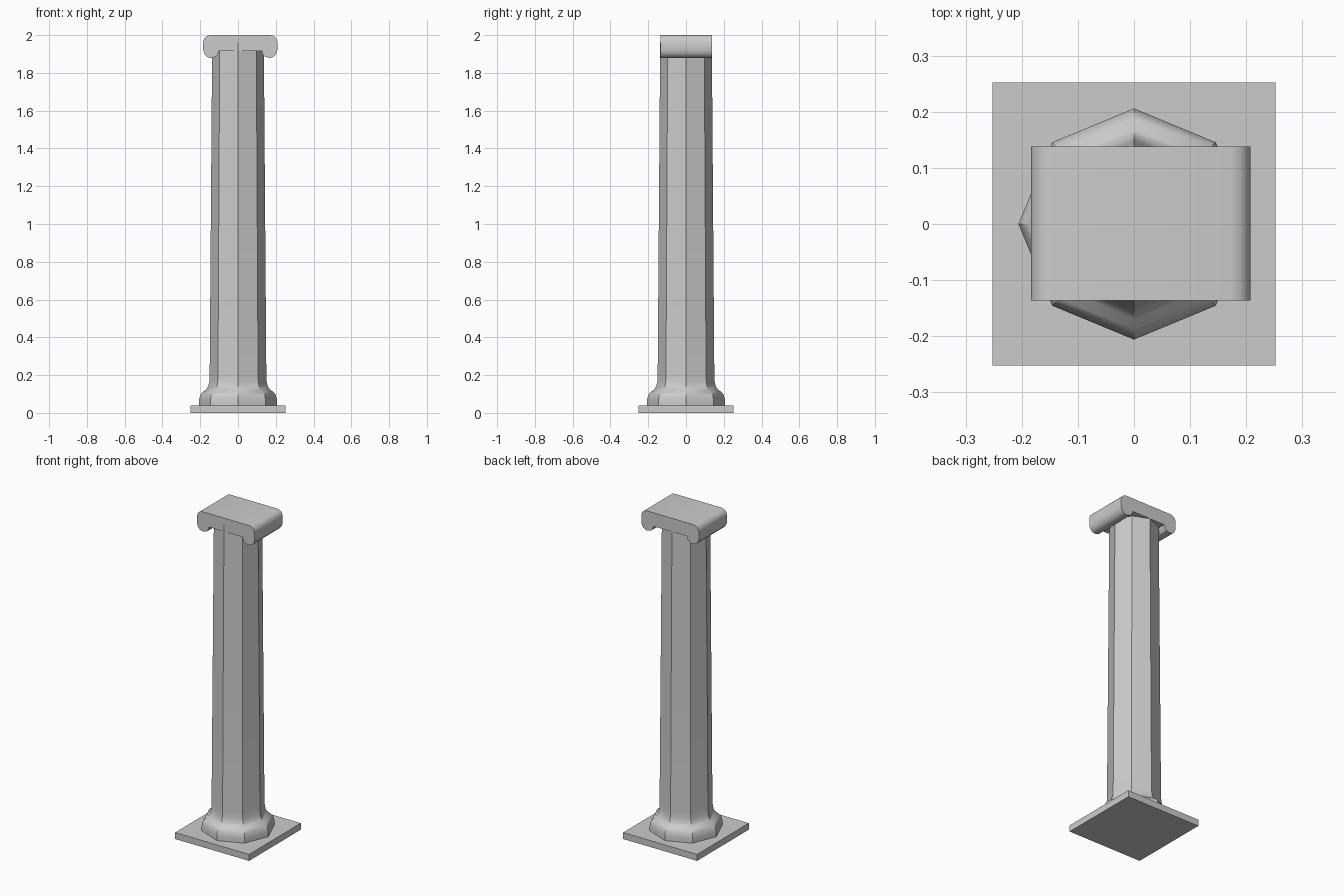
import bpy, bmesh, math

if "Cube" in bpy.data.objects:
    bpy.data.objects.remove(bpy.data.objects["Cube"])

stone = bpy.data.materials.new("pale grey stone")
stone.diffuse_color = (0.6, 0.6, 0.6, 1)
stone.use_nodes = True
stone.node_tree.nodes["Principled BSDF"].inputs["Base Color"].default_value = stone.diffuse_color


def finish(name, bm):
    bmesh.ops.recalc_face_normals(bm, faces=bm.faces[:])
    me = bpy.data.meshes.new(name)
    bm.to_mesh(me)
    bm.free()
    ob = bpy.data.objects.new(name, me)
    me.materials.append(stone)
    bpy.context.collection.objects.link(ob)
    bpy.ops.object.select_all(action='DESELECT')
    ob.select_set(True)
    bpy.context.view_layer.objects.active = ob
    bpy.ops.object.shade_smooth_by_angle(angle=math.radians(32))
    return ob


# Square plinth
bm = bmesh.new()
bmesh.ops.create_cube(bm, size=1)
for v in bm.verts:
    v.co = (v.co.x * 0.504, v.co.y * 0.504, v.co.z * 0.04 + 0.02)
finish("plinth", bm)

# Eight-sided shaft with flared foot: (radius, height)
profile = [(0.206, 0.04), (0.206, 0.07), (0.2, 0.095), (0.188, 0.11),
           (0.169, 0.123), (0.158, 0.14), (0.152, 0.165), (0.15, 0.2),
           (0.144, 1.0), (0.1368, 1.96)]
bm = bmesh.new()
rings = [[bm.verts.new((r * math.cos(i * math.pi / 4), r * math.sin(i * math.pi / 4), z))
          for i in range(8)] for r, z in profile]
for a, b in zip(rings, rings[1:]):
    for i in range(8):
        j = (i + 1) % 8
        bm.faces.new((a[i], a[j], b[j], b[i]))
bm.faces.new(rings[0])
bm.faces.new(rings[-1])
finish("shaft", bm)

# Scroll capital: half outline mirrored about x = 0.012, extruded along y
half = [(0.114, 1.917), (0.118, 1.9), (0.13, 1.886), (0.15, 1.88), (0.163, 1.88),
        (0.178, 1.886), (0.19, 1.9), (0.196, 1.92), (0.196, 1.967),
        (0.19, 1.984), (0.177, 1.996), (0.16, 2.0)]
outline = half + [(-x, z) for x, z in reversed(half)]
bm = bmesh.new()
front, back = [[bm.verts.new((x + 0.012, y, z)) for x, z in outline] for y in (-0.136, 0.138)]
n = len(outline)
for i in range(n):
    j = (i + 1) % n
    bm.faces.new((front[i], front[j], back[j], back[i]))
bm.faces.new(front)
bm.faces.new(back)
finish("capital", bm)
